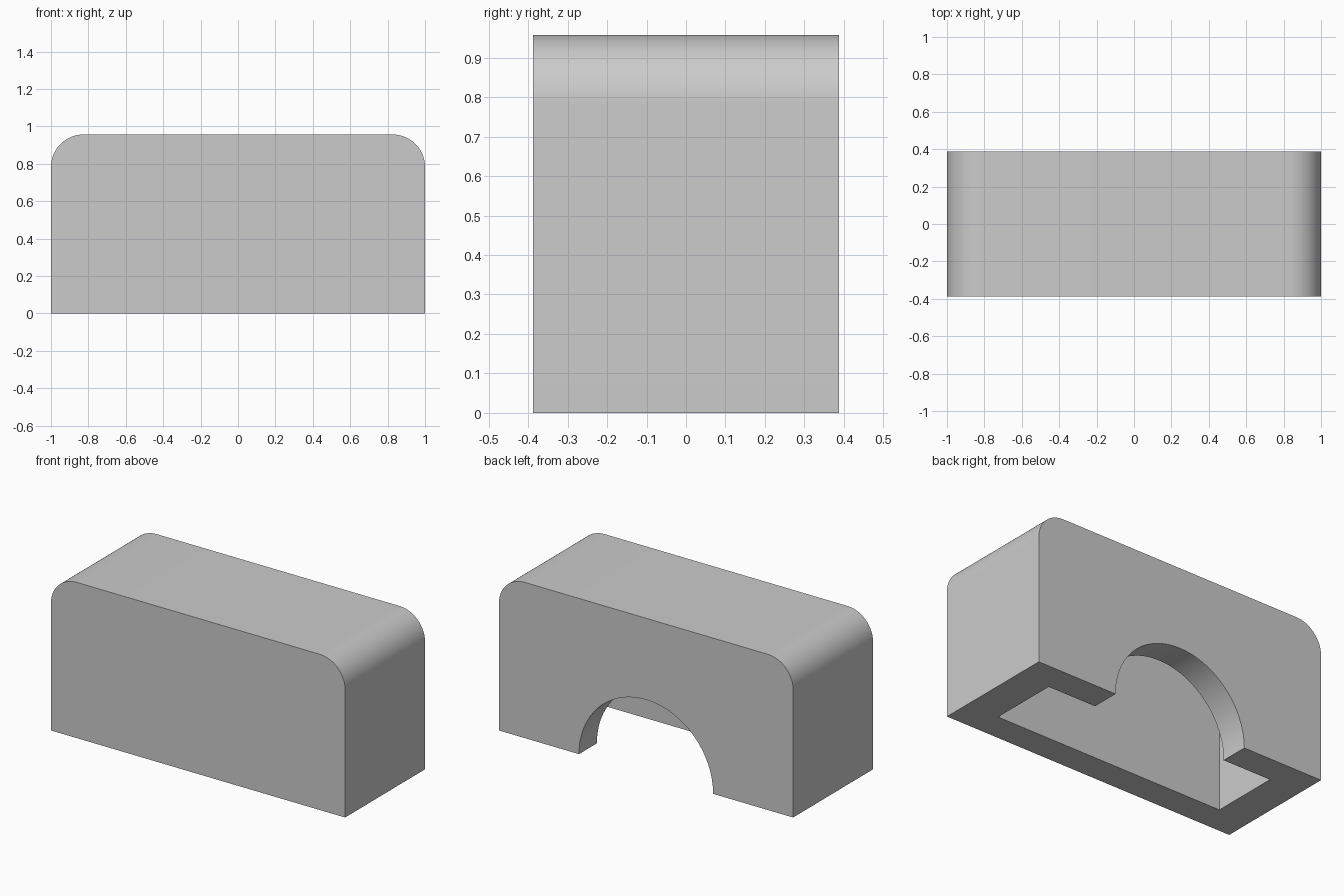
import bpy, bmesh
from math import sin, cos, pi, radians

W, D, H = 2.0, 0.776, 0.957          # overall size
SIDE, WALL = 0.216, 0.174            # side walls; front, back and roof
CORNER, ARCH = 0.174, 0.456          # top corner radius, arch radius

cube = bpy.data.objects.get("Cube")
if cube:
    bpy.data.objects.remove(cube, do_unlink=True)

grey = bpy.data.materials.new("light_grey")
grey.use_nodes = True
colour = (0.6, 0.6, 0.6, 1)
grey.diffuse_color = colour
grey.node_tree.nodes["Principled BSDF"].inputs["Base Color"].default_value = colour


def arc(cx, cz, r, start, end, steps):
    """Points of a circular arc in the xz plane."""
    angles = [radians(start + (end - start) * i / steps) for i in range(steps + 1)]
    return [(cx + r * cos(a), cz + r * sin(a)) for a in angles]


def extrude_profile(name, points, y0, y1):
    """Solid from an xz outline, running from y0 to y1."""
    bm = bmesh.new()
    face = bm.faces.new([bm.verts.new((x, y0, z)) for x, z in points])
    out = bmesh.ops.extrude_face_region(bm, geom=[face])
    moved = [v for v in out["geom"] if isinstance(v, bmesh.types.BMVert)]
    bmesh.ops.translate(bm, verts=moved, vec=(0, y1 - y0, 0))
    bmesh.ops.recalc_face_normals(bm, faces=bm.faces)
    mesh = bpy.data.meshes.new(name)
    bm.to_mesh(mesh)
    bm.free()
    mesh.materials.append(grey)
    obj = bpy.data.objects.new(name, mesh)
    bpy.context.collection.objects.link(obj)
    return obj


# Block with rounded top corners
right, top = W / 2 - CORNER, H - CORNER
outline = [(-W / 2, 0), (W / 2, 0)]
outline += arc(right, top, CORNER, 0, 90, 20) + arc(-right, top, CORNER, 90, 180, 20)
housing = extrude_profile("housing", outline, -D / 2, D / 2)

# Cavity open at the bottom, and an arch through the back wall
inner = W / 2 - SIDE
box = [(-inner, -0.2), (inner, -0.2), (inner, H - WALL), (-inner, H - WALL)]
cavity = extrude_profile("cavity_cutter", box, WALL - D / 2, D / 2 - WALL)
arch_outline = [(-ARCH, -0.2), (ARCH, -0.2)] + arc(0, 0, ARCH, 0, 180, 64)
arch = extrude_profile("arch_cutter", arch_outline, 0, D / 2 + 0.2)

bpy.ops.object.select_all(action="DESELECT")
housing.select_set(True)
bpy.context.view_layer.objects.active = housing
for cutter in (cavity, arch):
    cutter.hide_render = True
    mod = housing.modifiers.new("cut", "BOOLEAN")
    mod.operation, mod.solver, mod.object = "DIFFERENCE", "EXACT", cutter
    bpy.ops.object.modifier_apply(modifier=mod.name)
    bpy.data.objects.remove(cutter, do_unlink=True)

bpy.ops.object.shade_smooth_by_angle(angle=radians(30))
